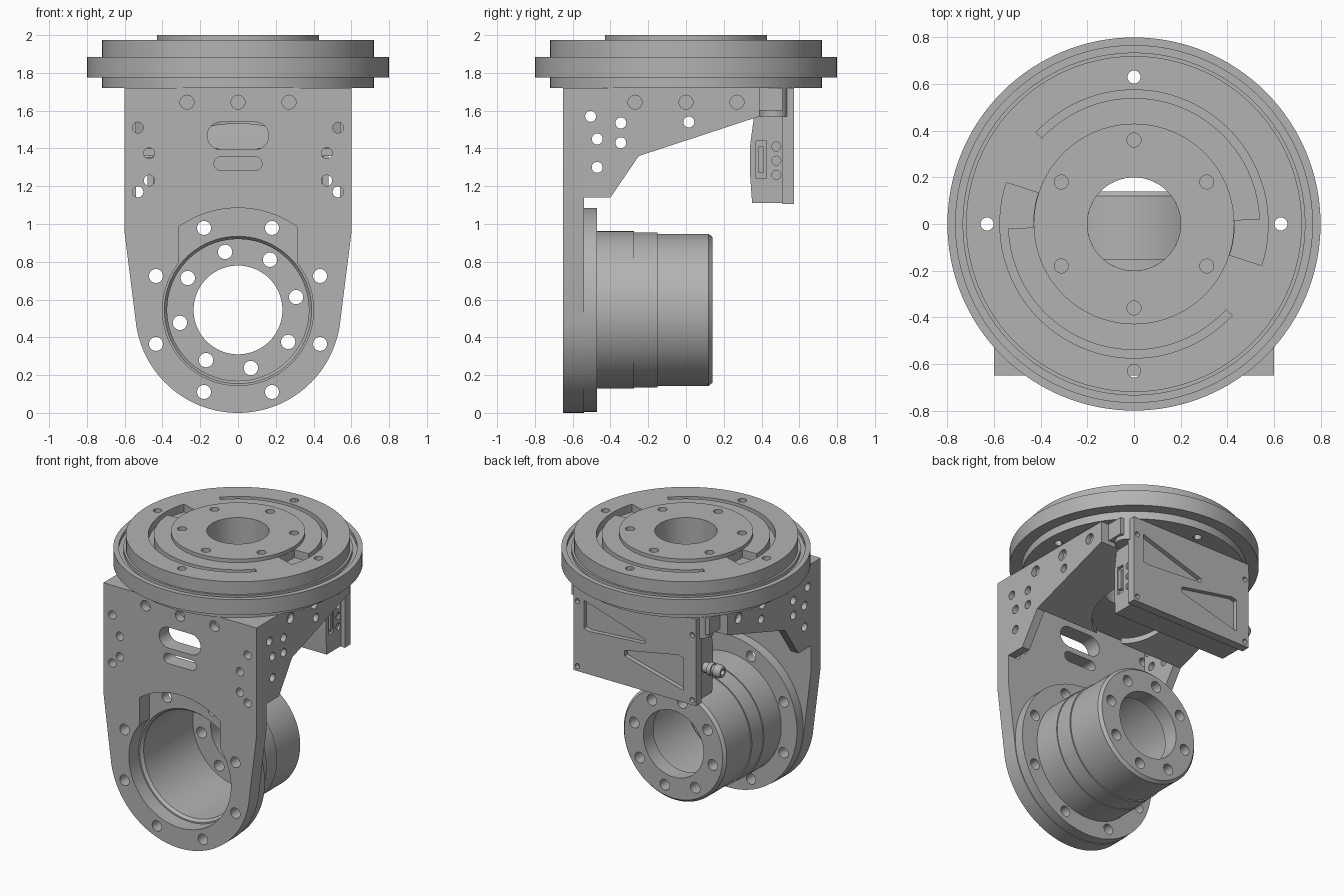
import bpy, bmesh
from math import cos, sin, radians, pi
from mathutils import Vector

if "Cube" in bpy.data.objects:
    bpy.data.objects.remove(bpy.data.objects["Cube"], do_unlink=True)

grey = bpy.data.materials.new("machined_grey")
grey.use_nodes = True
grey.diffuse_color = (0.45, 0.45, 0.45, 1)
grey.node_tree.nodes["Principled BSDF"].inputs["Base Color"].default_value = grey.diffuse_color

AXIS_Z = 0.545   # height of the tube axis


def place(u, v, w, axis):
    """Map profile coordinates (u, v) and depth w into the model."""
    return Vector({"x": (w, u, v), "y": (u, w, v), "z": (u, v, w)}[axis])


def finish(name, bm):
    bmesh.ops.recalc_face_normals(bm, faces=bm.faces)
    mesh = bpy.data.meshes.new(name)
    bm.to_mesh(mesh)
    bm.free()
    obj = bpy.data.objects.new(name, mesh)
    bpy.context.collection.objects.link(obj)
    return obj


def prism(name, outlines, axis, a, b):
    """Extrude one or more 2D outlines along an axis from a to b."""
    bm = bmesh.new()
    for pts in outlines:
        lo = [bm.verts.new(place(u, v, a, axis)) for u, v in pts]
        hi = [bm.verts.new(place(u, v, b, axis)) for u, v in pts]
        bm.faces.new(lo)
        bm.faces.new(hi)
        for i in range(len(pts)):
            j = (i + 1) % len(pts)
            bm.faces.new((lo[i], lo[j], hi[j], hi[i]))
    return finish(name, bm)


def lathe(name, profile, axis, cu=0, cv=0, n=96):
    """Revolve a closed (radius, depth) profile."""
    bm = bmesh.new()
    rings = []
    for k in range(n):
        t = 2 * pi * k / n
        rings.append([bm.verts.new(place(cu + r * cos(t), cv + r * sin(t), w, axis)) for r, w in profile])
    m = len(profile)
    for k in range(n):
        p, q = rings[k], rings[(k + 1) % n]
        for i in range(m):
            j = (i + 1) % m
            bm.faces.new((p[i], p[j], q[j], q[i]))
    return finish(name, bm)


def arc(r, start, end, steps, cu=0, cv=0):
    angles = [radians(start + (end - start) * i / steps) for i in range(steps + 1)]
    return [(cu + r * cos(t), cv + r * sin(t)) for t in angles]


def circle(cu, cv, r, n=24):
    return arc(r, 0, 360, n, cu, cv)[:-1]


def ring_of(count, radius, start, r, cv=0):
    spots = arc(radius, start, start + 360, count, 0, cv)[:-1]
    return [circle(u, v, r) for u, v in spots]


def stadium(cv, half_w, half_h):
    e = half_w - half_h
    return arc(half_h, -90, 90, 12, e, cv) + arc(half_h, 90, 270, 12, -e, cv)


def rect(u0, u1, v0, v1):
    return [(u0, v0), (u1, v0), (u1, v1), (u0, v1)]


def cut(obj, outlines, axis, a, b):
    """Subtract extruded outlines from a part."""
    cutter = prism("cutter", outlines, axis, a, b)
    cutter.hide_render = True
    mod = obj.modifiers.new("cut", "BOOLEAN")
    mod.operation, mod.solver, mod.object = "DIFFERENCE", "EXACT", cutter
    bpy.context.view_layer.update()
    dg = bpy.context.evaluated_depsgraph_get()
    mesh = bpy.data.meshes.new_from_object(obj.evaluated_get(dg))
    obj.modifiers.clear()
    obj.data = mesh
    bpy.data.objects.remove(cutter, do_unlink=True)


parts = []

# Round mounting flange with rim groove, raised hub and bolt holes
flange = lathe("mounting_flange", [
    (0.2, 1.72), (0.72, 1.72), (0.72, 1.775), (0.8, 1.775), (0.8, 1.885), (0.765, 1.885),
    (0.765, 1.86), (0.735, 1.86), (0.735, 1.885), (0.72, 1.885), (0.72, 1.975),
    (0.43, 1.975), (0.43, 2.0), (0.2, 2.0)], "z", n=128)
cut(flange, ring_of(6, 0.36, 30, 0.03), "z", 1.8, 2.1)
cut(flange, ring_of(4, 0.63, 0, 0.028), "z", 1.6, 2.1)
grooves = [arc(0.575, s - 18, s + 137, 48) + arc(0.54, s + 137, s + 2, 40) + arc(0.432, s + 2, s - 18, 8)
           for s in (0, 180)]
cut(flange, grooves, "z", 1.92, 2.1)
parts.append(flange)

# Front plate with rounded foot, tube opening, slots and holes
plate = prism("front_plate", [[(-0.6, 0.95), (-0.6, 1.72), (0.6, 1.72), (0.6, 0.95)]
                              + arc(0.545, -5, -175, 64, 0, AXIS_Z)], "y", -0.65, -0.54)
cut(plate, [arc(0.54, 54.3, 125.7, 24, 0, AXIS_Z) + arc(0.4, 142, 398, 64, 0, AXIS_Z)], "y", -0.7, -0.5)
cut(plate, ring_of(8, 0.47, 22.5, 0.037, AXIS_Z), "y", -0.7, -0.5)
cut(plate, [stadium(1.467, 0.163, 0.073), stadium(1.32, 0.127, 0.036)], "y", -0.7, -0.5)
cut(plate, [circle(s * x, z, 0.029) for s in (-1, 1)
            for x, z in ((0.53, 1.51), (0.53, 1.17), (0.47, 1.375), (0.47, 1.23))], "y", -0.7, -0.5)
cut(plate, [circle(x, 1.645, 0.037) for x in (-0.27, 0, 0.27)], "y", -0.7, -0.59)
parts.append(plate)

# Side cheeks, mirrored
cheek = [(-0.54, 1.72), (-0.54, 1.14), (-0.4, 1.14), (-0.25, 1.36), (0.39, 1.57), (0.39, 1.72)]
for side, name in ((1, "left_cheek"), (-1, "right_cheek")):
    part = prism(name, [cheek], "x", side * 0.54, side * 0.6)
    cut(part, [circle(y, z, 0.029) for y, z in (
        (-0.505, 1.57), (-0.47, 1.45), (-0.47, 1.3), (-0.345, 1.535), (-0.345, 1.43), (0.015, 1.54))],
        "x", side * 0.5, side * 0.7)
    cut(part, [circle(y, 1.645, 0.037) for y in (-0.27, 0, 0.27)], "x", side * 0.565, side * 0.7)
    parts.append(part)

# Top deck and sloping floor between the cheeks
deck = prism("top_deck", [rect(-0.54, 0.54, -0.54, 0.51)], "z", 1.6, 1.72)
cut(deck, [circle(0, 0, 0.2, 64)], "z", 1.5, 1.8)
cut(deck, [circle(x, y, 0.028) for x, y in ((0.42, 0.2), (-0.42, 0.2), (0.42, -0.2), (-0.42, -0.2))],
    "z", 1.5, 1.65)
floor = prism("sloping_floor", [[(-0.25, 1.36), (0.39, 1.57), (0.39, 1.6), (-0.25, 1.4)]], "x", -0.54, 0.54)
cut(floor, [circle(0, 0, 0.27, 64)], "z", 1.2, 1.7)
parts += [deck, floor]

# Standoff posts behind the cheeks
for side, name in ((1, "left_post"), (-1, "right_post")):
    parts.append(prism(name, [circle(side * 0.45, 0.465, 0.075, 32)], "z", 1.57, 1.72))

# Rear cover with triangular pockets and corner screw holes
cover = prism("rear_cover", [rect(-0.48, 0.48, 1.105, 1.72)], "y", 0.51, 0.572)
cut(cover, [[(0.4, 1.62), (0.4, 1.42), (0.36, 1.41), (-0.08, 1.44), (-0.08, 1.47)],
            [(-0.38, 1.19), (-0.38, 1.42), (-0.34, 1.43), (0.08, 1.35), (0.08, 1.31)]], "y", 0.54, 0.6)
cut(cover, [circle(x, z, 0.018, 16) for x in (-0.45, 0.45) for z in (1.14, 1.6)], "y", 0.54, 0.6)
parts.append(cover)

# Electronics housing with sockets on its ends
housing = prism("housing", [[(0.35, 1.11), (0.51, 1.11), (0.51, 1.57), (0.36, 1.57), (0.34, 1.42), (0.34, 1.25)]],
                "x", -0.45, 0.45)
cut(housing, [rect(0.37, 0.425, 1.24, 1.44)], "x", 0.43, 0.5)
cut(housing, [circle(0.478, z, 0.024) for z in (1.26, 1.335, 1.41)], "x", 0.435, 0.5)
parts.append(housing)
parts.append(prism("socket_insert", [rect(0.385, 0.41, 1.27, 1.41)], "x", 0.42, 0.455))
parts.append(lathe("round_connector", [
    (0.02, -0.44), (0.035, -0.44), (0.035, -0.49), (0.045, -0.49), (0.045, -0.52), (0.035, -0.52),
    (0.035, -0.54), (0.045, -0.54), (0.045, -0.57), (0.035, -0.59), (0.02, -0.59)],
    "x", 0.43, 1.32, 32))

# Flanged tube with closed rear wall and bolt circle
tube = lathe("flanged_tube", [
    (0.39, -0.54), (0.54, -0.54), (0.54, -0.47), (0.417, -0.47), (0.417, -0.275), (0.411, -0.275),
    (0.411, -0.15), (0.403, -0.15), (0.403, 0.12), (0.385, 0.14), (0.235, 0.14), (0.235, 0.03),
    (0.375, 0.03), (0.375, -0.52)], "y", 0, AXIS_Z, 128)
cut(tube, ring_of(8, 0.47, 22.5, 0.037, AXIS_Z), "y", -0.6, -0.44)
cut(tube, ring_of(8, 0.315, 12.5, 0.038, AXIS_Z), "y", -0.05, 0.2)
parts.append(tube)

# Material and crisp-edged smooth shading
bpy.ops.object.select_all(action="DESELECT")
for part in parts:
    part.data.materials.clear()
    part.data.materials.append(grey)
    part.select_set(True)
bpy.context.view_layer.objects.active = parts[0]
bpy.ops.object.shade_smooth_by_angle(angle=radians(25))
